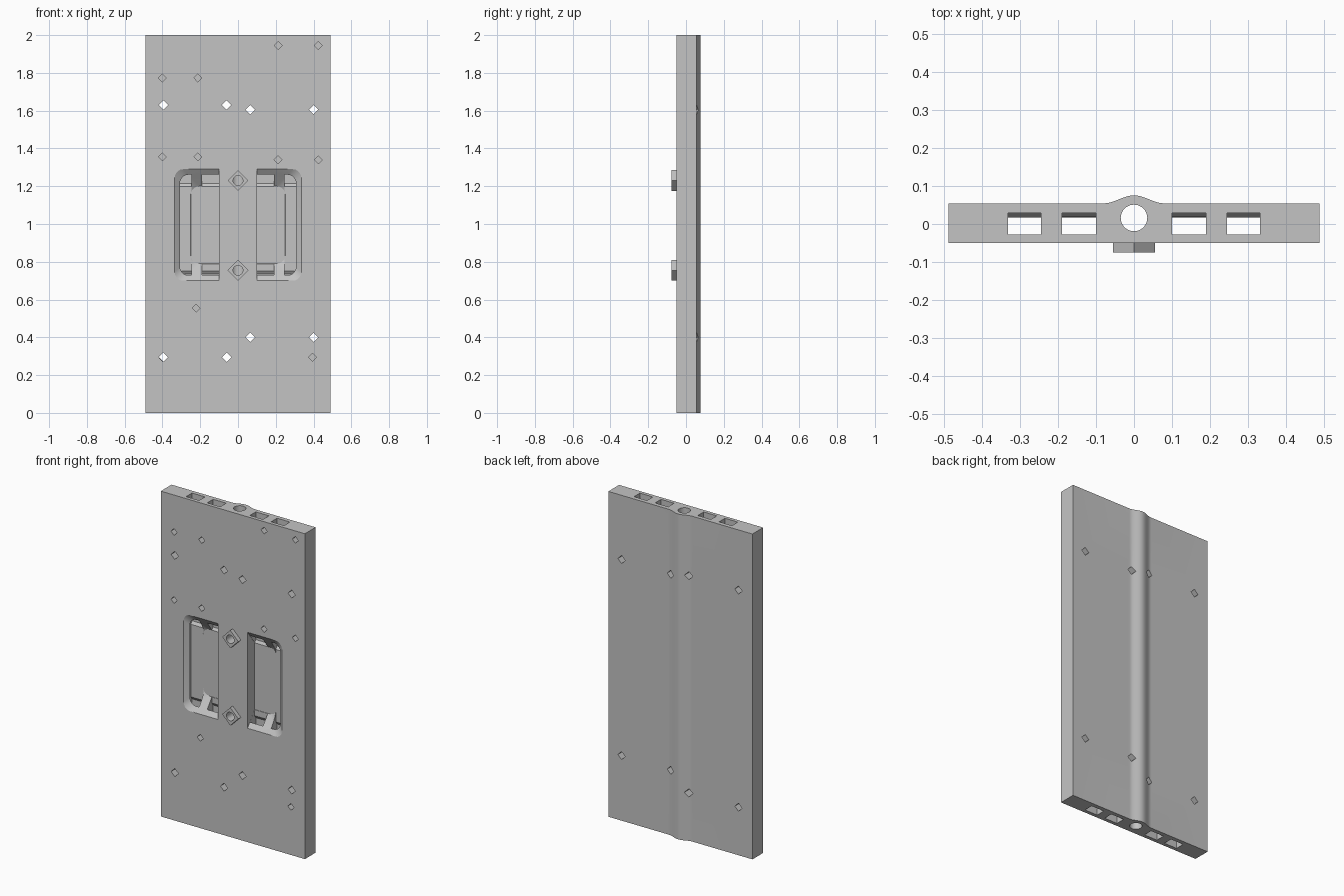
import bpy, bmesh, math
from mathutils import Vector

if "Cube" in bpy.data.objects:
    bpy.data.objects.remove(bpy.data.objects["Cube"])

grey = bpy.data.materials.new("plain grey")
grey.diffuse_color = (0.55, 0.55, 0.55, 1)
grey.use_nodes = True
grey.node_tree.nodes["Principled BSDF"].inputs["Base Color"].default_value = grey.diffuse_color

FRONT, BACK, RIDGE = -0.050, 0.0545, 0.0755


def finish(name, bm):
    bmesh.ops.recalc_face_normals(bm, faces=bm.faces)
    me = bpy.data.meshes.new(name)
    bm.to_mesh(me)
    bm.free()
    me.materials.append(grey)
    ob = bpy.data.objects.new(name, me)
    bpy.context.collection.objects.link(ob)
    return ob


def prism(name, pts, axis, lo, hi):
    """Extrude a 2D outline along an axis; the outline uses the other two axes in order."""
    def place(p, h):
        c = list(p)
        c.insert("xyz".index(axis), h)
        return Vector(c)
    bm = bmesh.new()
    face = bm.faces.new([bm.verts.new(place(p, lo)) for p in pts])
    out = bmesh.ops.extrude_face_region(bm, geom=[face])
    move = place((0, 0), hi - lo)
    bmesh.ops.translate(bm, vec=move, verts=[v for v in out["geom"] if isinstance(v, bmesh.types.BMVert)])
    return finish(name, bm)


def ring(cx, cy, r, n):
    return [(cx + r * math.cos(2 * math.pi * i / n), cy + r * math.sin(2 * math.pi * i / n)) for i in range(n)]


def cut(target, cutter):
    mod = target.modifiers.new("cut", 'BOOLEAN')
    mod.operation, mod.solver, mod.object = 'DIFFERENCE', 'EXACT', cutter
    bpy.context.view_layer.objects.active = target
    bpy.ops.object.modifier_apply(modifier=mod.name)


def discard(ob):
    bpy.data.objects.remove(ob, do_unlink=True)


def pocket(side):
    """Recess with three sloping walls, a straight inner wall and rounded outer corners."""
    bm = bmesh.new()
    loops = []
    for y, x, z0, z1 in ((-0.118, 0.42, 0.61, 1.38), (0.018, 0.25, 0.79, 1.20)):
        loops.append([bm.verts.new((side * a, y, b)) for a, b in ((0.1, z0), (x, z0), (x, z1), (0.1, z1))])
    a, b = loops
    bm.faces.new(a)
    bm.faces.new(b)
    for i in range(4):
        j = (i + 1) % 4
        bm.faces.new((a[i], a[j], b[j], b[i]))
    bmesh.ops.recalc_face_normals(bm, faces=bm.faces)
    corners = [bm.edges.get((a[i], b[i])) for i in (1, 2)]
    bmesh.ops.bevel(bm, geom=corners, offset=0.035, offset_type='OFFSET', segments=5, profile=0.5, affect='EDGES')
    return finish("pocket_cutter", bm)


# Panel with a smooth ridge along the back
outline = [(-0.49, FRONT), (0.49, FRONT), (0.49, BACK)]
for i in range(25):
    x = 0.08 - 0.16 * i / 24
    outline.append((x, BACK + (RIDGE - BACK) * 0.5 * (1 + math.cos(math.pi * x / 0.08))))
outline.append((-0.49, BACK))
panel = prism("panel", outline, "z", 0, 2)

# Front recesses
cutters = [pocket(s) for s in (-1, 1)]

# Four channels along the full height, shallower behind the recesses
channel = [(-0.028, -0.1), (0.029, -0.1), (0.029, 0.735), (0.017, 0.752), (0.017, 1.198),
           (0.029, 1.215), (0.029, 2.1), (-0.028, 2.1)]
for lo, hi in ((-0.333, -0.245), (-0.19, -0.1005), (0.1005, 0.19), (0.245, 0.333)):
    cutters.append(prism("channel_cutter", channel, "x", lo, hi))

# Round bore inside the ridge
cutters.append(prism("bore_cutter", ring(0, 0.016, 0.035, 40), "z", -0.1, 2.1))

# Diamond holes right through the panel
for x, z in ((-0.395, 1.63), (-0.06, 1.63), (0.065, 1.605), (0.4, 1.605),
             (0.065, 0.4), (0.4, 0.4), (-0.395, 0.295), (-0.06, 0.295)):
    cutters.append(prism("hole_cutter", ring(x, z, 0.025, 4), "y", -0.2, 0.2))

# Shallow diamond holes in the front
for x, z in ((0.212, 1.945), (0.425, 1.945), (-0.4, 1.773), (-0.212, 1.773), (-0.4, 1.355),
             (-0.212, 1.355), (0.212, 1.34), (0.425, 1.34), (-0.222, 0.555), (0.395, 0.295)):
    cutters.append(prism("pin_cutter", ring(x, z, 0.021, 4), "y", -0.2, -0.005))

for c in cutters:
    cut(panel, c)
    discard(c)

# Diamond bosses with a round port leading into the bore
parts = [panel]
for name, z in (("upper_boss", 1.23), ("lower_boss", 0.755)):
    boss = prism(name, ring(0, z, 0.055, 4), "y", -0.0755, FRONT + 0.003)
    port = prism("port_cutter", ring(0, z, 0.026, 24), "y", -0.2, 0.01)
    cut(panel, port)
    cut(boss, port)
    discard(port)
    parts.append(boss)

# Smooth the curves, keep the edges sharp
bpy.ops.object.select_all(action='DESELECT')
for ob in parts:
    ob.select_set(True)
bpy.context.view_layer.objects.active = panel
bpy.ops.object.shade_smooth_by_angle(angle=math.radians(25))
